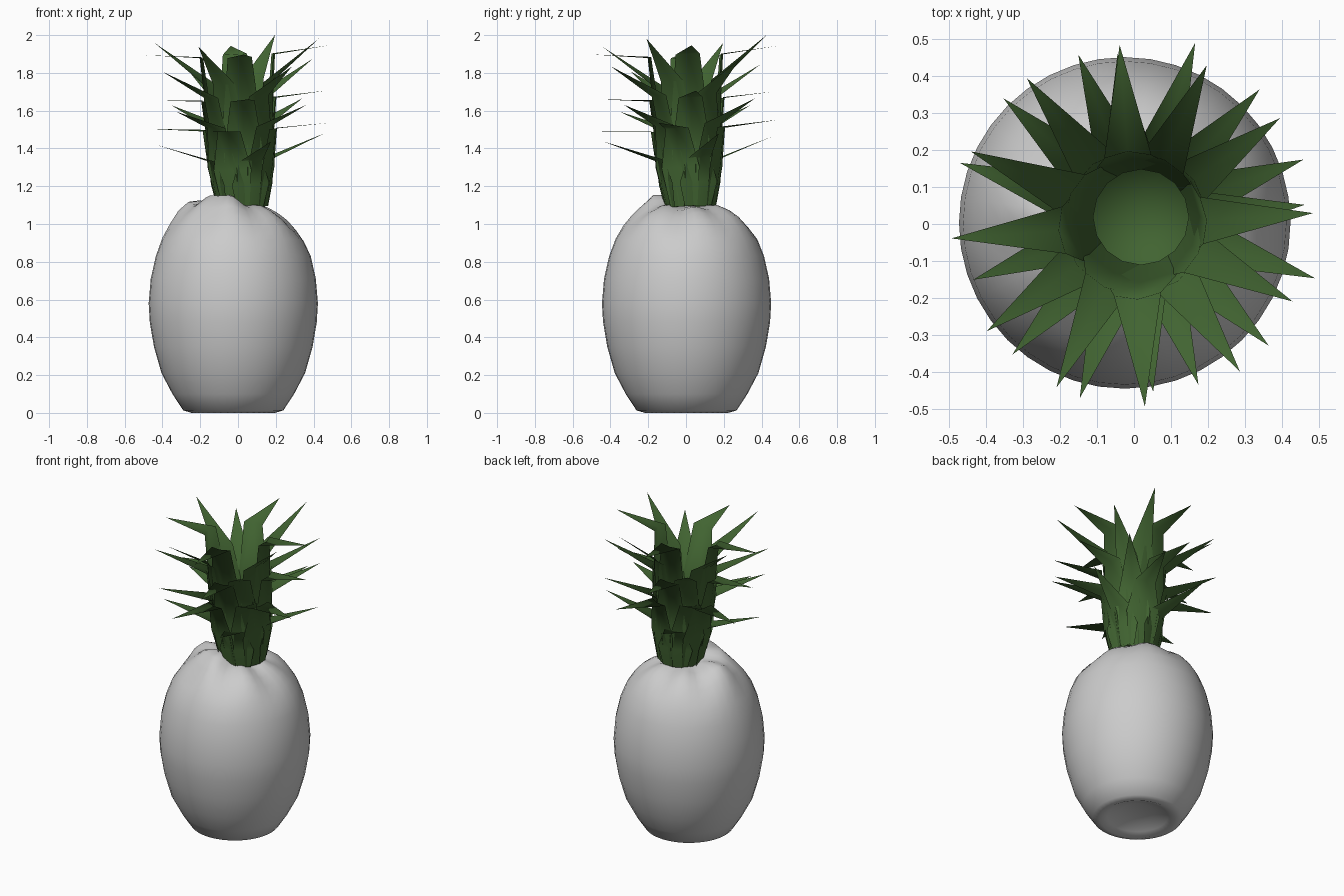
import bpy, bmesh, math
from mathutils import Vector

if "Cube" in bpy.data.objects:
    bpy.data.objects.remove(bpy.data.objects["Cube"])


def material(name, rgb):
    m = bpy.data.materials.new(name)
    m.diffuse_color = (*rgb, 1)
    m.use_nodes = True
    m.node_tree.nodes["Principled BSDF"].inputs["Base Color"].default_value = m.diffuse_color
    return m


def finish(bm, name, mat):
    me = bpy.data.meshes.new(name)
    for f in bm.faces:
        f.smooth = True
    bm.to_mesh(me)
    bm.free()
    me.materials.append(mat)
    ob = bpy.data.objects.new(name, me)
    bpy.context.collection.objects.link(ob)
    return ob


grey = material("pale grey", (0.6, 0.6, 0.6))
green = material("leaf green", (0.053, 0.127, 0.031))

# Fruit body: lathed profile (radius, height) with lumps and folds near the top
profile = [(0.10, 0.05), (0.18, 0.03), (0.22, 0.012), (0.265, 0.025), (0.322, 0.10),
           (0.38, 0.21), (0.42, 0.35), (0.442, 0.48), (0.448, 0.58),
           (0.437, 0.71), (0.41, 0.83), (0.375, 0.92), (0.335, 0.98),
           (0.29, 1.03), (0.24, 1.065), (0.18, 1.09), (0.10, 1.09)]
N = 40


def bump(x, y, cx, cy, s):
    return math.exp(-((x - cx) ** 2 + (y - cy) ** 2) / (s * s))


def body_point(r, a, z):
    x, y = r * math.cos(a), r * math.sin(a)
    if z > 0.9:
        z += 0.08 * bump(x, y, -0.06, -0.13, 0.10)
        z += 0.05 * bump(x, y, -0.25, 0.0, 0.09)
        z -= 0.025 * bump(x, y, 0.29, 0.0, 0.12)
        z += 0.012 * math.sin(7 * a) * min(1, (z - 0.9) / 0.1) * min(1, r / 0.2)
    return Vector((x - 0.025, y + 0.003, z if z > 0.04 else max(z, 0.012) - 0.012))


bm = bmesh.new()
rings = [[bm.verts.new(body_point(r, math.tau * i / N, z)) for i in range(N)]
         for r, z in profile]
for lo, hi in zip(rings, rings[1:]):
    for i in range(N):
        j = (i + 1) % N
        bm.faces.new((lo[i], lo[j], hi[j], hi[i]))
bm.faces.new(rings[0][::-1])
bm.faces.new(rings[-1])
finish(bm, "fruit_body", grey)

# Crown: tiers of four bent leaves (angle, bend radius, bend z, tip radius, tip z)
tiers = [(65, 0.190, 1.75, 0.48, 1.97), (4, 0.200, 1.89, 0.49, 1.92),
         (36, 0.195, 1.68, 0.49, 1.84), (6, 0.200, 1.66, 0.46, 1.68),
         (47, 0.195, 1.52, 0.49, 1.63), (-18, 0.200, 1.50, 0.505, 1.52),
         (20, 0.175, 1.34, 0.475, 1.45)]


def lean(p):
    # the whole crown tilts slightly towards -x and -y
    s = 0.01 - 0.035 * (p.z - 1.5)
    return Vector((p.x + s, p.y + s, p.z + 0.05 * (p.x + p.y)))


bm = bmesh.new()
for k, (deg, rb, zb, rt, zt) in enumerate(tiers):
    r0 = 0.115 + 0.003 * k
    zm = 1.09 + 0.5 * (zb - 1.09)
    rm = r0 + 0.6 * (rb - r0)
    for q in range(4):
        a = math.radians(deg + 90 * q)
        out = Vector((math.cos(a), math.sin(a), 0))
        side = Vector((-math.sin(a), math.cos(a), 0))
        rows = []
        for r, w, z in ((r0, 0.075, 1.09), (rm, 0.105, zm), (rb, 0.064, zb)):
            # edges fall back slightly so each leaf wraps round the crown
            rows.append([bm.verts.new(lean(out * (r - abs(s) * w * 0.22) + side * (s * w)
                                           + Vector((0, 0, z)))) for s in (-1, 0, 1)])
        tip = bm.verts.new(lean(out * rt + Vector((0, 0, zt))))
        # faces look inwards and upwards, so the spikes face the sky
        for lo, hi in zip(rows, rows[1:]):
            for i in range(2):
                bm.faces.new((lo[i + 1], lo[i], hi[i], hi[i + 1]))
        for i in range(2):
            bm.faces.new((rows[2][i + 1], rows[2][i], tip))
finish(bm, "crown_leaves", green)

# Shallow funnel closing the heart of the crown
bm = bmesh.new()
heart = bm.verts.new(lean(Vector((0, 0, 1.14))))
rim = [bm.verts.new(lean(Vector((0.13 * math.cos(math.tau * i / 16),
                                 0.13 * math.sin(math.tau * i / 16), 1.25)))) for i in range(16)]
for i in range(16):
    bm.faces.new((heart, rim[i], rim[(i + 1) % 16]))
finish(bm, "crown_heart", green)
